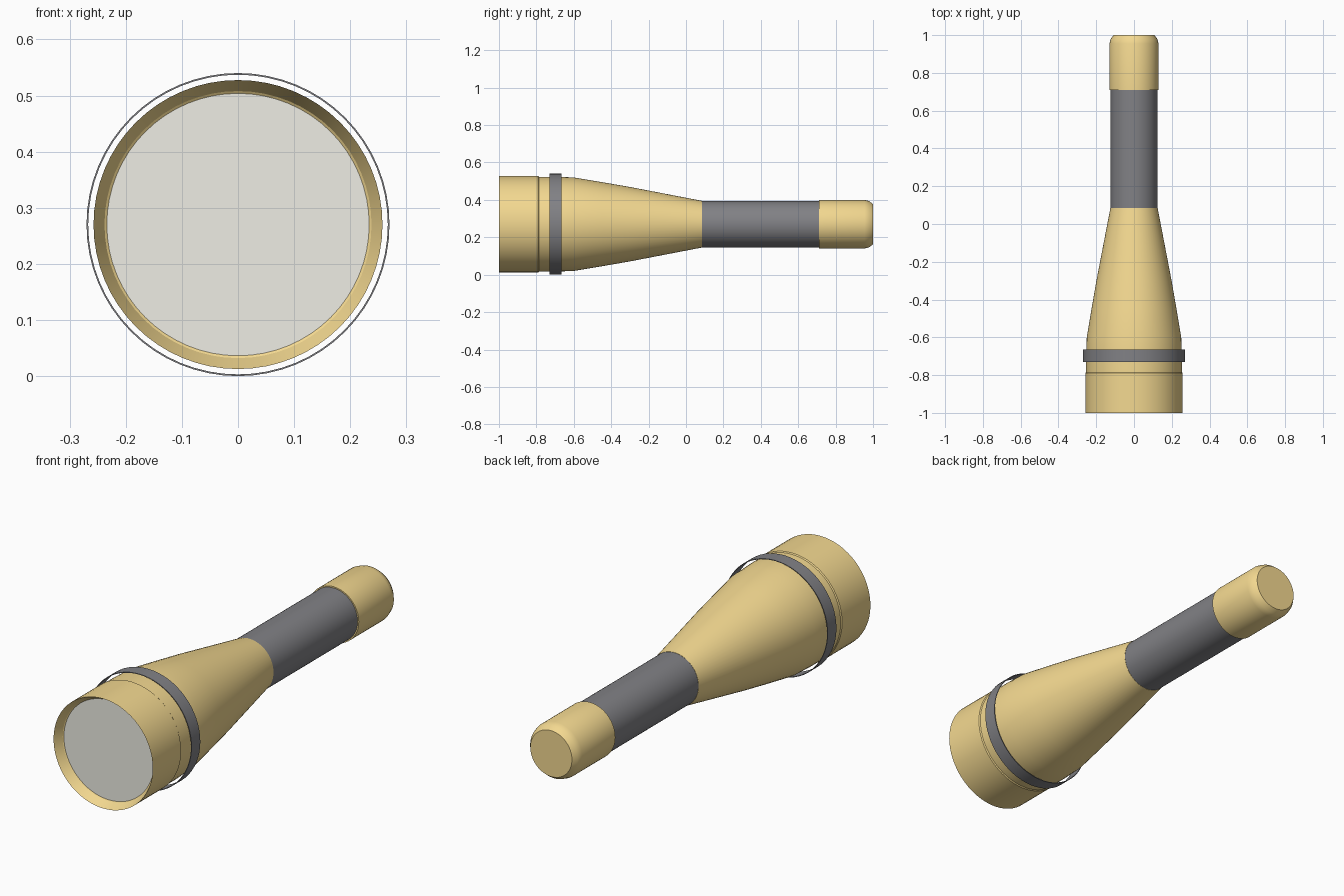
import bpy, bmesh, math

if "Cube" in bpy.data.objects:
    bpy.data.objects.remove(bpy.data.objects["Cube"])

AXIS_Z = 0.27
SEGMENTS = 64


def material(name, color):
    mat = bpy.data.materials.new(name)
    mat.diffuse_color = (*color, 1)
    mat.use_nodes = True
    mat.node_tree.nodes["Principled BSDF"].inputs["Base Color"].default_value = mat.diffuse_color
    return mat


def lathe(name, profile, mat, angle=25):
    """Spin (radius, y) points around the torch's long axis."""
    bm = bmesh.new()
    verts = [bm.verts.new((r, y, 0)) for r, y in profile]
    edges = [bm.edges.new(pair) for pair in zip(verts, verts[1:])]
    bmesh.ops.spin(bm, geom=verts + edges, cent=(0, 0, 0), axis=(0, 1, 0),
                   angle=math.tau, steps=SEGMENTS)
    bmesh.ops.remove_doubles(bm, verts=bm.verts, dist=1e-5)
    bmesh.ops.recalc_face_normals(bm, faces=bm.faces)
    mesh = bpy.data.meshes.new(name)
    bm.to_mesh(mesh)
    bm.free()
    mesh.materials.append(mat)
    obj = bpy.data.objects.new(name, mesh)
    obj.location.z = AXIS_Z
    bpy.context.collection.objects.link(obj)
    bpy.ops.object.select_all(action='DESELECT')
    obj.select_set(True)
    bpy.context.view_layer.objects.active = obj
    bpy.ops.object.shade_smooth_by_angle(angle=math.radians(angle))
    return obj


yellow = material("yellow_shell", (0.90, 0.69, 0.28))
black = material("black_rubber", (0.22, 0.22, 0.235))
glass = material("pale_glass", (0.86, 0.85, 0.78))

# Flared head with a sloped bezel around the lens
lathe("head", [(0.231, -0.955), (0.238, -0.96), (0.2575, -1.0),
               (0.2575, -0.79), (0.2535, -0.785), (0.2535, -0.70),
               (0.25, -0.60), (0.225, -0.45), (0.199, -0.30),
               (0.125, 0.085), (0.12, 0.085)], yellow)

# Recessed lens
lathe("lens", [(0, -0.957), (0.234, -0.957)], glass)

# Loose thin band around the head
lathe("head_band", [(0.267, -0.73), (0.27, -0.73), (0.27, -0.665),
                    (0.267, -0.665), (0.267, -0.73)], black)

# Straight handle grip
lathe("grip", [(0.124, 0.085), (0.124, 0.72)], black)

# Tail cap with a front lip and rounded end
lathe("tail_cap", [(0.122, 0.71), (0.13, 0.71), (0.13, 0.955),
                   (0.123, 0.98), (0.108, 1.0), (0, 1.0)], yellow, 50)
